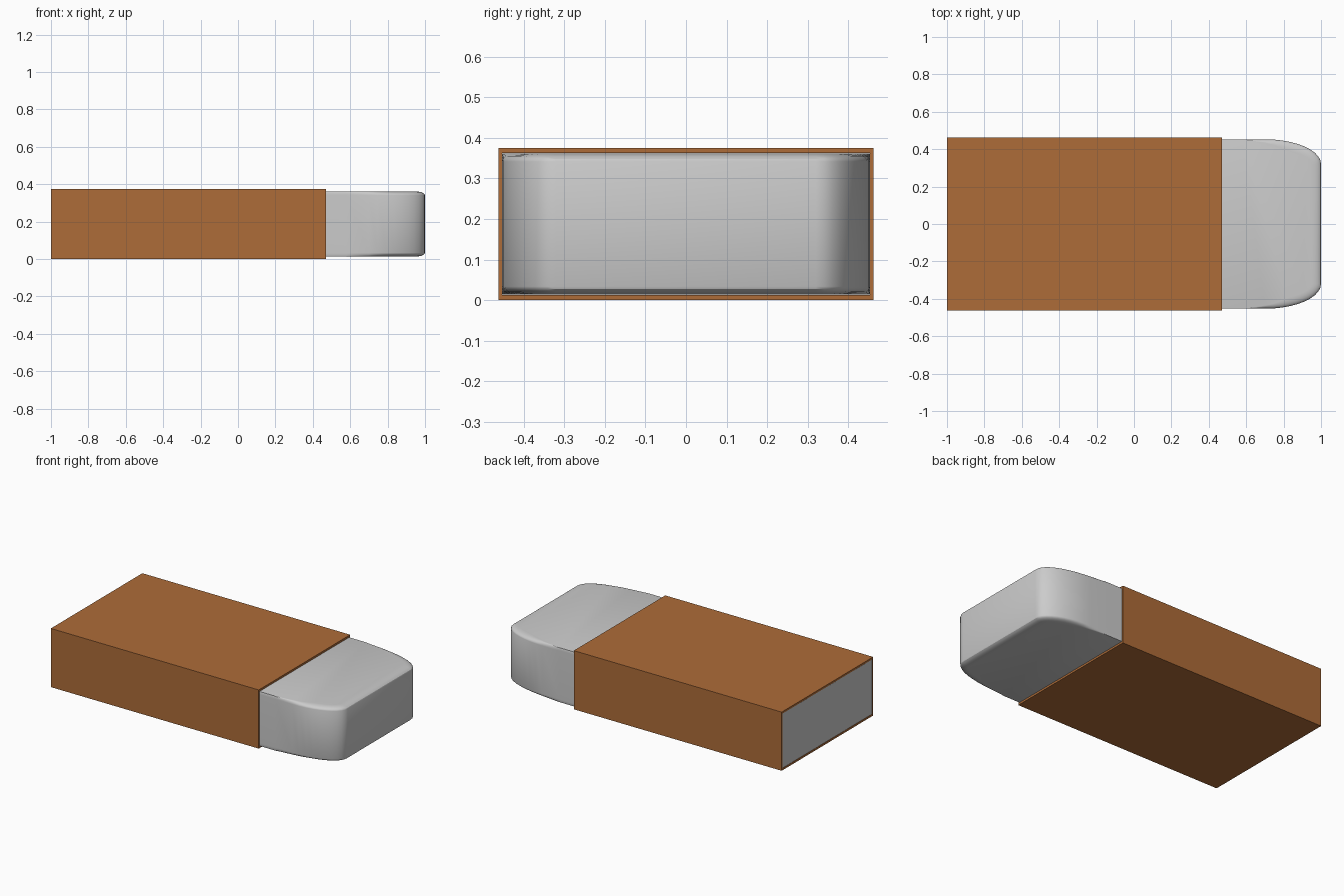
import bpy, bmesh
from math import sin, cos, pi

if "Cube" in bpy.data.objects:
    bpy.data.objects.remove(bpy.data.objects["Cube"])


def make_object(name, bm):
    bmesh.ops.recalc_face_normals(bm, faces=bm.faces[:])
    me = bpy.data.meshes.new(name)
    bm.to_mesh(me)
    bm.free()
    ob = bpy.data.objects.new(name, me)
    bpy.context.collection.objects.link(ob)
    return ob


def bridge(bm, a, b):
    n = len(a)
    for i in range(n):
        j = (i + 1) % n
        bm.faces.new((a[i], a[j], b[j], b[i]))


# Cardboard sleeve: open rectangular tube
def rect_ring(bm, x, half_y, z0, z1):
    return [bm.verts.new((x, y, z)) for y, z in
            ((-half_y, z0), (half_y, z0), (half_y, z1), (-half_y, z1))]


X0, X1, H = -1.0, 0.47, 0.375
bm = bmesh.new()
rings = [rect_ring(bm, X0, 0.462, 0, H), rect_ring(bm, X1, 0.462, 0, H),
         rect_ring(bm, X1, 0.454, 0.0125, H - 0.0125),
         rect_ring(bm, X0, 0.454, 0.0125, H - 0.0125)]
for k in range(4):
    bridge(bm, rings[k], rings[(k + 1) % 4])
sleeve = make_object("sleeve", bm)
mat = bpy.data.materials.new("brown_card")
mat.diffuse_color = (0.42, 0.15, 0.04, 1)
mat.use_nodes = True
mat.node_tree.nodes["Principled BSDF"].inputs["Base Color"].default_value = mat.diffuse_color
sleeve.data.materials.append(mat)

# Eraser outline: (x, y, normal x, normal y, rounding weight)
W, CX, CY, N = 0.453, 0.70, 0.32, 10
half = [(-0.999, W, 0, 1, 0), (0.58, W, 0, 1, 0)]
for i in range(N + 1):
    a = pi / 2 * (1 - i / N)
    half.append((CX + (1 - CX) * cos(a), CY + (W - CY) * sin(a),
                 cos(a), sin(a), min(1, 0.35 + i / 5)))
outline = half + [(x, -y, nx, -ny, w) for x, y, nx, ny, w in reversed(half)]

# Eraser block: stacked outlines, rim softened only around the nose
Z0, Z1, INSET, RISE, S = 0.0135, 0.3615, 0.05, 0.02, 5
levels = [(INSET * (1 - cos(pi / 2 * k / S)), RISE * (1 - sin(pi / 2 * k / S)))
          for k in range(S + 1)]
stack = [(d, Z0 + h) for d, h in reversed(levels)] + [(d, Z1 - h) for d, h in levels]
bm = bmesh.new()
rings = [[bm.verts.new((x - d * w * nx, y - d * w * ny, z))
          for x, y, nx, ny, w in outline] for d, z in stack]
for a, b in zip(rings, rings[1:]):
    bridge(bm, a, b)
bm.faces.new(rings[0])
bm.faces.new(rings[-1])
eraser = make_object("eraser", bm)
bpy.context.view_layer.objects.active = eraser
eraser.select_set(True)
bpy.ops.object.shade_smooth_by_angle(angle=pi / 6)
